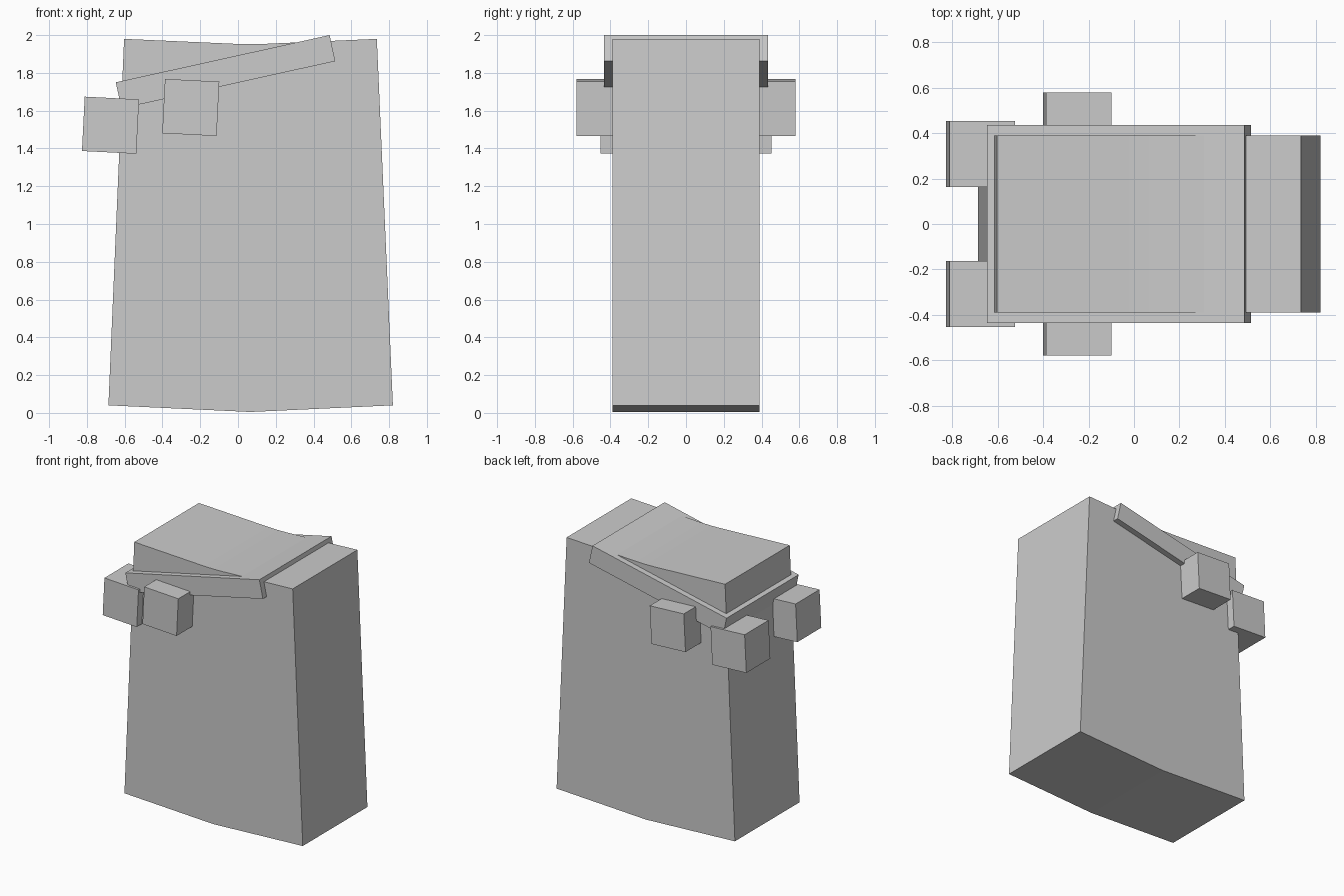
import bpy, bmesh

cube = bpy.data.objects.get("Cube")
if cube:
    bpy.data.objects.remove(cube, do_unlink=True)

grey = bpy.data.materials.new("plain grey")
grey.use_nodes = True
colour = (0.6, 0.6, 0.6, 1)
grey.diffuse_color = colour
grey.node_tree.nodes["Principled BSDF"].inputs["Base Color"].default_value = colour


def prism(name, profile, y0, y1):
    """Extrude an x-z outline from y0 to y1."""
    bm = bmesh.new()
    face = bm.faces.new([bm.verts.new((x, y0, z)) for x, z in profile])
    out = bmesh.ops.extrude_face_region(bm, geom=[face])
    verts = [g for g in out["geom"] if isinstance(g, bmesh.types.BMVert)]
    bmesh.ops.translate(bm, verts=verts, vec=(0, y1 - y0, 0))
    bmesh.ops.recalc_face_normals(bm, faces=bm.faces)
    mesh = bpy.data.meshes.new(name)
    bm.to_mesh(mesh)
    bm.free()
    mesh.materials.append(grey)
    obj = bpy.data.objects.new(name, mesh)
    bpy.context.collection.objects.link(obj)
    return obj


# Tapered body with a folded base and a gently dished top
prism("body", [(-0.686, 0.04), (0.065, 0.005), (0.82, 0.04), (0.735, 1.98),
               (0.24, 1.958), (0.15, 1.954), (0.065, 1.952), (-0.02, 1.954),
               (-0.11, 1.958), (-0.603, 1.98)], -0.39, 0.39)

# Slanted band through the upper body
prism("slanted_band", [(-0.647, 1.75), (-0.617, 1.612),
                       (0.515, 1.862), (0.485, 2.0)], -0.435, 0.435)

# Slightly tilted blocks, one of each pair on either side
blocks = {"side_block": (-0.25, 1.617, 0.29), "end_block": (-0.675, 1.523, 0.163)}
a, b = 0.1365, 0.151
for name, (x, z, inner) in blocks.items():
    outline = [(x - a, z + b), (x + b, z + a), (x + a, z - b), (x - b, z - a)]
    for side, s in (("left", 1), ("right", -1)):
        # The model faces -y, so these pairs are separated front to back
        label = "back" if s > 0 else "front"
        prism(f"{label}_{name}", outline, s * inner, s * (inner + 0.289))
